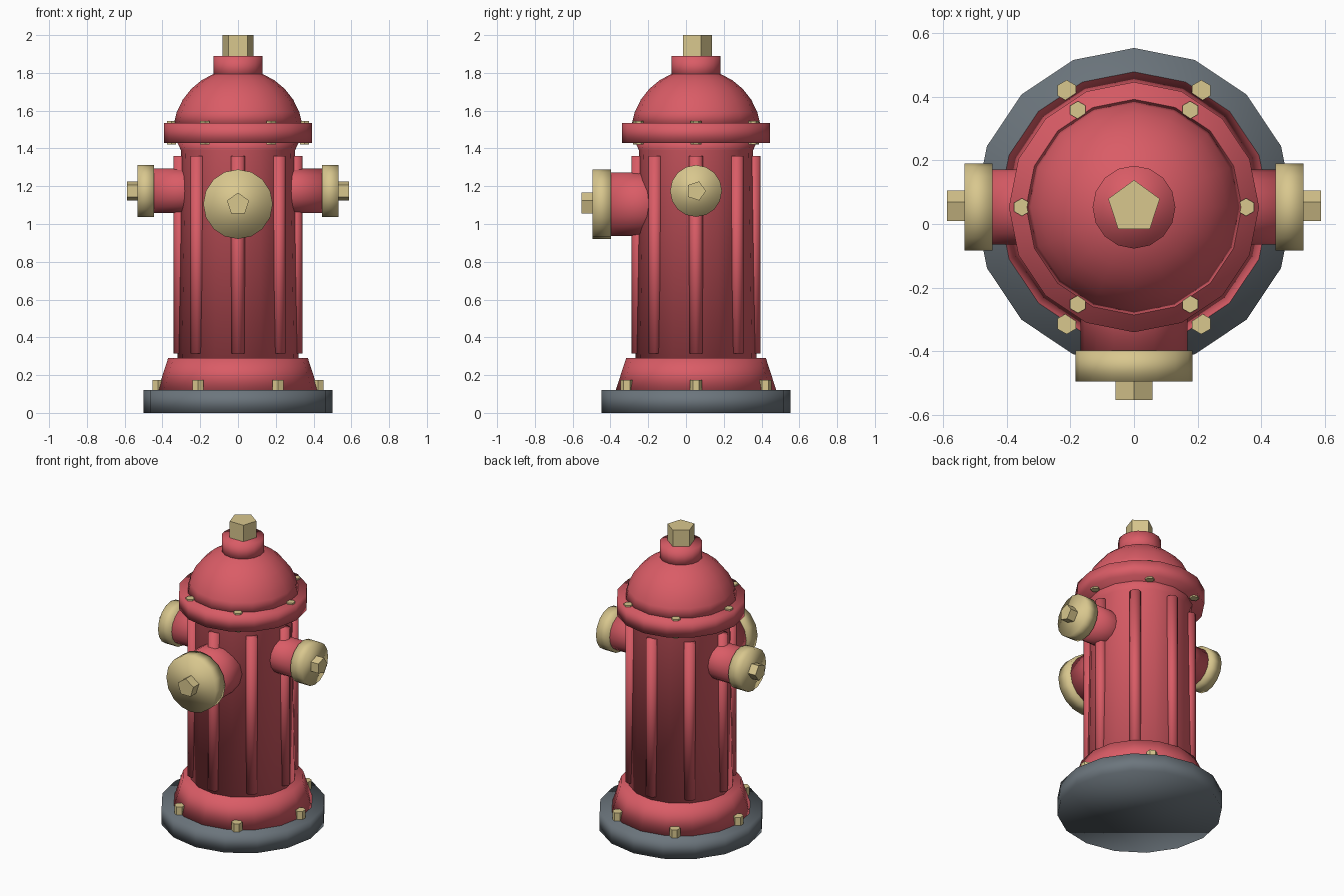
import bpy, bmesh
from math import sin, cos, pi, radians
from mathutils import Matrix, Vector

cube = bpy.data.objects.get("Cube")
if cube:
    bpy.data.objects.remove(cube, do_unlink=True)

AXIS_Y = 0.053  # the barrel axis sits slightly behind the origin


def material(name, rgb):
    m = bpy.data.materials.new(name)
    m.use_nodes = True
    m.diffuse_color = (*rgb, 1)
    bsdf = next(n for n in m.node_tree.nodes if n.type == 'BSDF_PRINCIPLED')
    bsdf.inputs["Base Color"].default_value = (*rgb, 1)
    return m


RED = material("red paint", (0.70, 0.107, 0.133))
GOLD = material("pale brass", (0.69, 0.57, 0.27))
GREY = material("slate grey", (0.15, 0.18, 0.205))


def lathe(name, profile, mat, sides=16, smooth=True, place=Matrix()):
    """Turn a (radius, height) profile around local z, with closed ends."""
    bm = bmesh.new()
    rings = []
    for r, z in profile:
        angles = [pi / 2 + 2 * pi * i / sides for i in range(sides)]
        rings.append([bm.verts.new((r * cos(a), r * sin(a), z)) for a in angles])
    for low, high in zip(rings, rings[1:]):
        for i in range(sides):
            j = (i + 1) % sides
            bm.faces.new((low[i], low[j], high[j], high[i]))
    bm.faces.new(rings[0][::-1])
    bm.faces.new(rings[-1])
    for f in bm.faces:
        f.smooth = smooth
    bm.transform(Matrix.Translation((0, AXIS_Y, 0)) @ place)
    mesh = bpy.data.meshes.new(name)
    bm.to_mesh(mesh)
    bm.free()
    mesh.materials.append(mat)
    obj = bpy.data.objects.new(name, mesh)
    bpy.context.scene.collection.objects.link(obj)
    return obj


def rod(name, radius, start, end, mat, **options):
    return lathe(name, [(radius, start), (radius, end)], mat, **options)


def ring_of_rods(name, count, distance, radius, start, end, mat, **options):
    for i in range(count):
        spin = Matrix.Rotation(2 * pi * i / count, 4, 'Z')
        place = spin @ Matrix.Translation((distance, 0, 0))
        rod(f"{name}_{i + 1}", radius, start, end, mat, place=place, **options)


# Foot and flared skirt
rod("base_plate", 0.5, 0, 0.12, GREY)
lathe("skirt", [(0.425, 0.12), (0.37, 0.29)], RED)
ring_of_rods("base_bolt", 6, 0.423, 0.033, 0.11, 0.175, GOLD, sides=6, smooth=False)

# Barrel with vertical ribs and flared neck
lathe("barrel", [(0.32, 0.28), (0.302, 1.39), (0.325, 1.44)], RED)
ring_of_rods("rib", 8, 0.306, 0.036, 0.315, 1.36, RED, sides=8)

# Bolted flange
rod("flange", 0.393, 1.43, 1.535, RED)
ring_of_rods("flange_bolt", 6, 0.352, 0.028, 1.42, 1.545, GOLD, sides=6, smooth=False)

# Domed bonnet, collar and operating nut
R, centre = 0.345, 1.475
arc = [radians(a) for a in (8, 20, 32, 44, 56, 68, 79)]
lathe("bonnet", [(R * cos(a), centre + R * sin(a)) for a in arc], RED)
rod("collar", 0.13, 1.77, 1.89, RED)
rod("top_nut", 0.085, 1.88, 2.0, GOLD, sides=5, smooth=False)


# Outlets: pipe, cap and five-sided nut
def outlet(name, turn, height, pipe_r, cap_r, nut_r, cap_start, cap_end, nut_end):
    place = Matrix.Translation(Vector((0, 0, height))) @ turn
    rod(name + "_pipe", pipe_r, 0.15, cap_start + 0.01, RED, place=place)
    rod(name + "_cap", cap_r, cap_start, cap_end, GOLD, place=place)
    rod(name + "_nut", nut_r, cap_end - 0.01, nut_end, GOLD, sides=5,
        smooth=False, place=place)


outlet("front_outlet", Matrix.Rotation(pi / 2, 4, 'X'), 1.105,
       0.168, 0.184, 0.061, 0.45, 0.547, 0.606)
for side, sign in (("left", 1), ("right", -1)):
    outlet(side + "_outlet", Matrix.Rotation(sign * pi / 2, 4, 'Y'), 1.175,
           0.118, 0.137, 0.053, 0.445, 0.533, 0.587)
